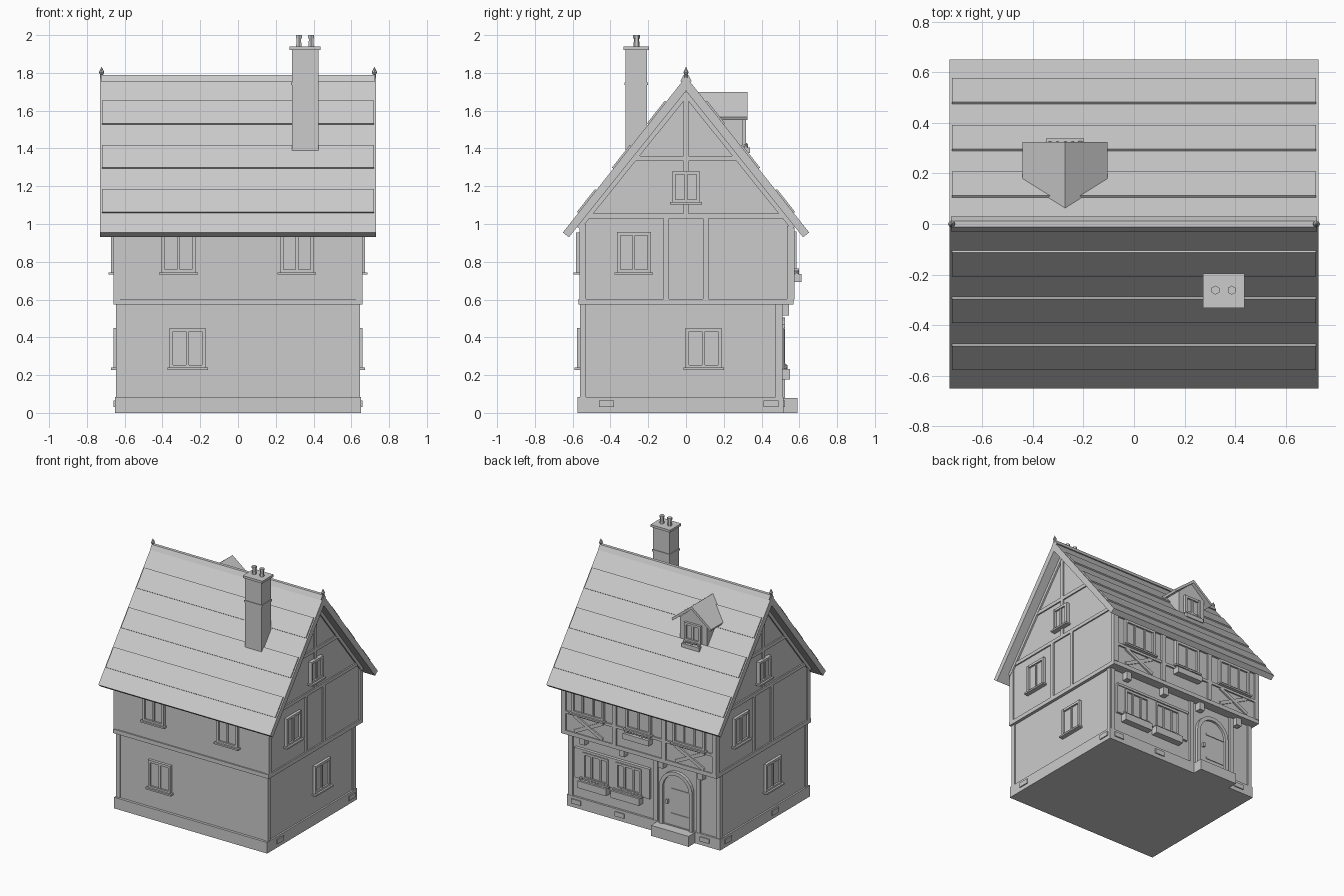
import bpy, bmesh, math, random
from mathutils import Vector, Matrix

random.seed(4)
old = bpy.data.objects.get("Cube")
if old:
    bpy.data.objects.remove(old)

clay = bpy.data.materials.new("pale_grey")
clay.use_nodes = True
GREY = (0.6, 0.6, 0.6, 1)
clay.diffuse_color = GREY
clay.node_tree.nodes["Principled BSDF"].inputs["Base Color"].default_value = GREY

# Wall directions: extrusion axis and its sign
LEFT, RIGHT, BACK, FRONT = (0, 1), (0, -1), (1, 1), (1, -1)


def finish(name, bm):
    bmesh.ops.recalc_face_normals(bm, faces=bm.faces)
    mesh = bpy.data.meshes.new(name)
    bm.to_mesh(mesh)
    bm.free()
    mesh.materials.append(clay)
    ob = bpy.data.objects.new(name, mesh)
    bpy.context.collection.objects.link(ob)
    return ob


def prism(name, side, pts, d0, d1):
    """Extrude an outline drawn on a wall from distance d0 out to d1."""
    axis, sign = side
    bm = bmesh.new()
    rings = []
    for d in (d0, d1):
        rings.append([bm.verts.new((sign * d, u, z) if axis == 0 else (u, sign * d, z))
                      for u, z in pts])
    bm.faces.new(rings[0])
    bm.faces.new(rings[1])
    for i in range(len(pts)):
        j = (i + 1) % len(pts)
        bm.faces.new((rings[0][i], rings[0][j], rings[1][j], rings[1][i]))
    return finish(name, bm)


def plate(name, side, u0, u1, z0, z1, d0, d1):
    return prism(name, side, [(u0, z0), (u1, z0), (u1, z1), (u0, z1)], d0, d1)


def box(name, x0, x1, y0, y1, z0, z1):
    return plate(name, BACK, x0, x1, z0, z1, y0, y1)


def beam(name, side, p, q, width, d0, d1):
    p, q = Vector(p), Vector(q)
    n = (q - p).orthogonal().normalized() * width / 2
    return prism(name, side, [p - n, q - n, q + n, p + n], d0, d1)


def cone(name, loc, r0, r1, z0, z1, sides):
    bm = bmesh.new()
    bmesh.ops.create_cone(bm, cap_ends=True, segments=sides, radius1=r0, radius2=r1, depth=z1 - z0,
                          matrix=Matrix.Translation((*loc, (z0 + z1) / 2)))
    return finish(name, bm)


def window(name, side, c, w, z0, z1, d, panes=2, sill=True):
    a, b, t = c - w / 2, c + w / 2, 0.018
    plate(name + "_glass", side, a, b, z0, z1, d - 0.01, d + 0.008)
    for u in (a, b - t):
        plate(name + "_jamb", side, u, u + t, z0, z1, d - 0.01, d + 0.022)
    for z in (z0, z1 - t):
        plate(name + "_rail", side, a, b, z, z + t, d - 0.01, d + 0.021)
    for i in range(1, panes):
        u = a + w * i / panes
        plate(name + "_mullion", side, u - 0.007, u + 0.007, z0, z1, d, d + 0.016)
    if sill:
        plate(name + "_sill", side, a - 0.012, b + 0.012, z0 - 0.008, z0 + 0.004, d - 0.01, d + 0.035)


def flower_box(name, c, w, z0, z1, d0, d1):
    plate(name, BACK, c - w / 2, c + w / 2, z0, z1, d0, d1)
    bm = bmesh.new()
    count = int(w / 0.025)
    for i in range(count):
        u = c - w / 2 + w * (i + 0.5) / count
        spot = (u, (d0 + d1) / 2, z1 + random.uniform(0.002, 0.014))
        bmesh.ops.create_icosphere(bm, subdivisions=1, radius=random.uniform(0.011, 0.016),
                                   matrix=Matrix.Translation(spot))
    finish(name + "_flowers", bm)


# Main walls, plinth and jetty band
box("lower_wall", -0.637, 0.637, -0.555, 0.5, 0, 0.59)
prism("upper_wall", LEFT, [(-0.56, 0.58), (0.562, 0.58), (0.562, 1.02), (0, 1.72), (-0.56, 1.02)], -0.65, 0.65)
box("plinth", -0.65, 0.65, -0.575, 0.515, 0, 0.085)
box("jetty_band", -0.66, 0.66, -0.57, 0.57, 0.573, 0.604)
box("door_step", -0.435, -0.115, 0.5, 0.59, 0, 0.08)
for side, spots, d in ((LEFT, (-0.42, 0.45), 0.65), (RIGHT, (-0.15, 0.42), 0.65),
                       (BACK, (0.57, 0.2, -0.52), 0.515)):
    for u in spots:
        plate("plinth_stone", side, u - 0.04, u + 0.04, 0.03, 0.065, d - 0.01, d + 0.008)

# Corner posts on both storeys
for x in (-1, 1):
    for y0, y1, z0, z1, d in ((-0.56, -0.53, 0.08, 0.58, 0.645), (0.475, 0.51, 0.08, 0.58, 0.645),
                              (-0.565, -0.53, 0.6, 1.0, 0.66), (0.535, 0.57, 0.6, 0.99, 0.66)):
        box("corner_post", min(x * d, x * (d - 0.035)), max(x * d, x * (d - 0.035)), y0, y1, z0, z1)

# Gable timbers and side windows; the two ends are half-turn copies
for side in (LEFT, RIGHT):
    s = side[1]
    plate("tie_beam", side, -0.54, 0.54, 1.03, 1.056, 0.64, 0.66)
    plate("collar_beam", side, -0.3, 0.3, 1.333, 1.36, 0.64, 0.66)
    plate("king_post", side, -0.014, 0.014, 1.05, 1.7, 0.64, 0.66)
    for m in (-1, 1):
        plate("gable_stud", side, m * 0.105 - 0.014, m * 0.105 + 0.014, 0.6, 1.035, 0.64, 0.66)
        beam("gable_rafter", side, (m * 0.57, 0.98), (0, 1.69), 0.03, 0.64, 0.662)
    window("gable_window", side, 0, 0.145, 1.112, 1.28, 0.655)
    window("upper_side_window", side, -0.276 * s, 0.18, 0.74, 0.957, 0.65)
    window("lower_side_window", side, 0.093 if s > 0 else -0.13, 0.19, 0.235, 0.45, 0.637)

# Plain wall windows
for x in (-0.315, 0.312):
    window("upper_plain_window", FRONT, x, 0.18, 0.74, 0.955, 0.56)
window("lower_plain_window", FRONT, -0.267, 0.19, 0.235, 0.45, 0.555)

# Timbered upper storey
for x in (-0.64, -0.21, 0.21, 0.64):
    plate("upper_stud", BACK, x - 0.018, x + 0.018, 0.6, 0.98, 0.55, 0.574)
plate("sill_rail", BACK, -0.64, 0.64, 0.735, 0.755, 0.55, 0.573)
plate("top_rail", BACK, -0.64, 0.64, 0.965, 0.99, 0.55, 0.573)
for x in (-0.43, 0.43):
    window("timber_window", BACK, x, 0.27, 0.76, 0.96, 0.563, 3)
    for m in (-1, 1):
        beam("cross_brace", BACK, (x - 0.12 * m, 0.615), (x + 0.12 * m, 0.735), 0.025, 0.55, 0.572 + 0.002 * m)
window("timber_window", BACK, 0, 0.21, 0.76, 0.96, 0.563)
flower_box("upper_flower_box", 0, 0.22, 0.692, 0.735, 0.56, 0.612)
for x in (-0.5, -0.165, 0.165, 0.5):
    plate("jetty_joist", BACK, x - 0.022, x + 0.022, 0.515, 0.575, 0.49, 0.545)

# Lower storey: wide window pair with shutters and flower boxes
for x in (-0.46, -0.1, 0.62):
    plate("lower_stud", BACK, x - 0.016, x + 0.016, 0.08, 0.575, 0.49, 0.512)
for x in (0.405, 0.125):
    window("shop_window", BACK, x, 0.22, 0.24, 0.445, 0.5, 3)
    flower_box("lower_flower_box", x + 0.01, 0.24, 0.178, 0.232, 0.5, 0.55)
for x in (0.55, 0.265, -0.02):
    plate("shutter", BACK, x - 0.034, x + 0.034, 0.235, 0.45, 0.49, 0.518)
plate("window_head", BACK, -0.055, 0.585, 0.45, 0.468, 0.49, 0.524)

# Arched door
DOOR_X = -0.28


def arch(r, top):
    return [(DOOR_X + r * math.cos(i * math.pi / 12), top + r * math.sin(i * math.pi / 12)) for i in range(13)]


outer, inner = arch(0.14, 0.365), arch(0.112, 0.365)
foot = 0.08
frame = [(outer[0][0], foot)] + outer + [(outer[-1][0], foot), (inner[-1][0], foot)] \
    + inner[::-1] + [(inner[0][0], foot)]
prism("door_frame", BACK, frame, 0.49, 0.525)
prism("door", BACK, [(inner[0][0], foot)] + inner + [(inner[-1][0], foot)], 0.49, 0.508)
for z in (0.17, 0.36):
    plate("door_hinge", BACK, DOOR_X - 0.105, DOOR_X + 0.05, z - 0.007, z + 0.007, 0.5, 0.513)
plate("door_handle", BACK, DOOR_X + 0.07, DOOR_X + 0.085, 0.245, 0.275, 0.5, 0.525)

# Main roof with raised tile courses
prism("roof", LEFT, [(0, 1.78), (-0.652, 0.955), (-0.62, 0.93), (0, 1.705), (0.62, 0.93), (0.652, 0.955)], -0.73, 0.73)
for m in (-1, 1):
    for y in (0.105, 0.29, 0.475):
        ends = [(m * v, 1.78 - 1.265 * v) for v in (y, y + 0.095)]
        beam("tile_course", LEFT, ends[0], ends[1], 0.018, -0.72, 0.72)
prism("ridge_cap", LEFT, [(-0.03, 1.755), (-0.012, 1.79), (0.012, 1.79), (0.03, 1.755)], -0.725, 0.725)
for x in (-0.722, 0.722):
    cone("finial_base", (x, 0), 0.008, 0.008, 1.77, 1.8, 8)
    cone("finial_bulb", (x, 0), 0.008, 0.014, 1.79, 1.803, 8)
    cone("finial_tip", (x, 0), 0.014, 0, 1.803, 1.833, 8)

# Chimney
box("chimney_stack", 0.285, 0.425, -0.32, -0.206, 1.3, 1.925)
box("chimney_band", 0.28, 0.43, -0.325, -0.201, 1.735, 1.75)
box("chimney_cap", 0.273, 0.438, -0.332, -0.195, 1.922, 1.94)
for x in (0.322, 0.387):
    cone("chimney_pot", (x, -0.262), 0.017, 0.013, 1.935, 1.985, 6)
    cone("chimney_pot_rim", (x, -0.262), 0.018, 0.018, 1.983, 2.0, 6)

# Dormer
DX = -0.273
prism("dormer_body", BACK, [(DX - 0.115, 1.38), (DX + 0.115, 1.38), (DX + 0.115, 1.58),
                            (DX, 1.68), (DX - 0.115, 1.58)], 0.1, 0.298)
prism("dormer_roof", BACK, [(DX, 1.70), (DX - 0.168, 1.567), (DX - 0.16, 1.55), (DX, 1.677),
                            (DX + 0.16, 1.55), (DX + 0.168, 1.567)], 0.04, 0.325)
window("dormer_window", BACK, DX, 0.14, 1.42, 1.56, 0.295, 2, False)
flower_box("dormer_flower_box", DX, 0.15, 1.375, 1.405, 0.295, 0.338)
